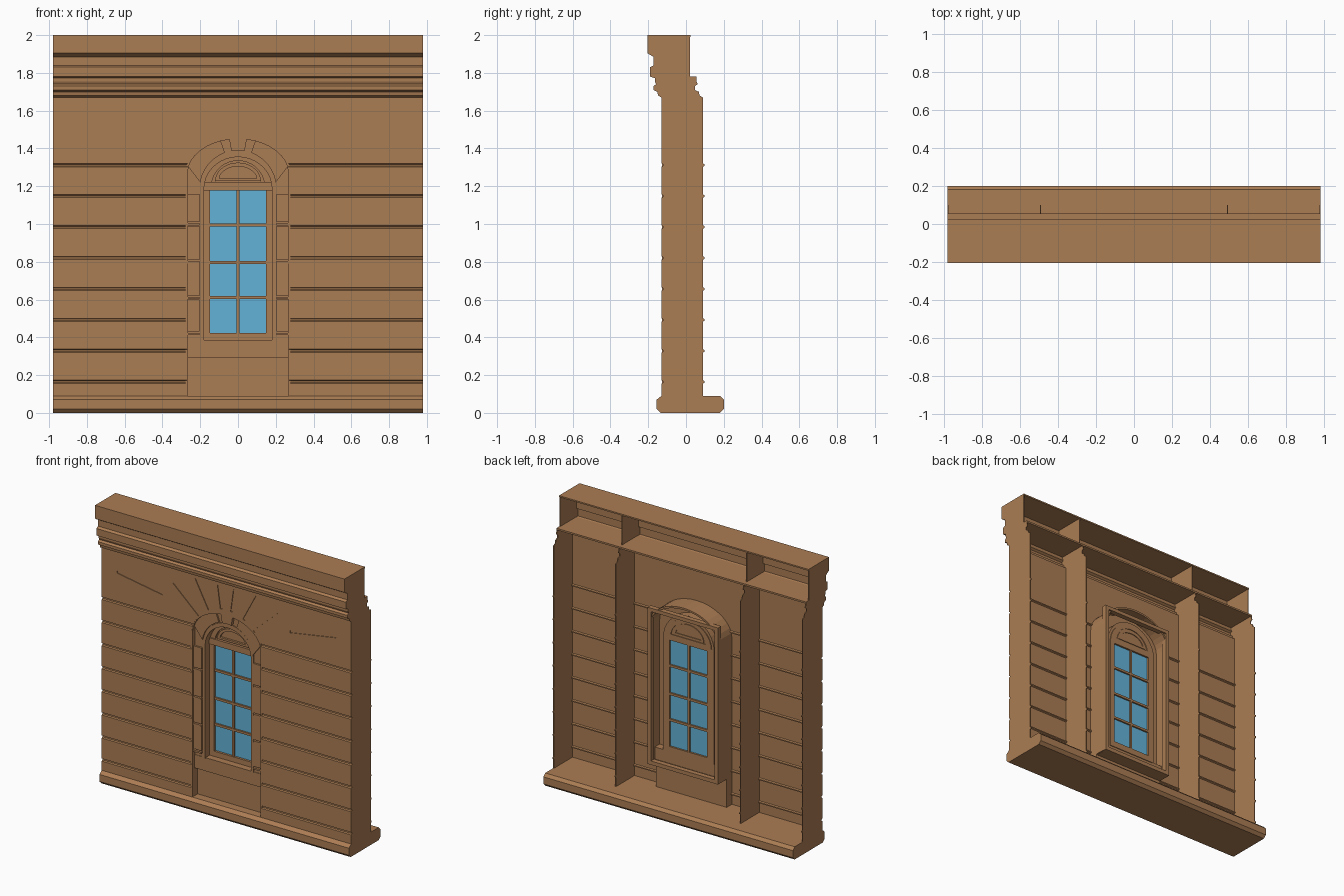
import bpy, bmesh
from math import sin, cos, pi, radians
from mathutils import Matrix, Vector

cube = bpy.data.objects.get("Cube")
if cube:
    bpy.data.objects.remove(cube, do_unlink=True)


def material(name, colour):
    m = bpy.data.materials.new(name)
    m.use_nodes = True
    m.diffuse_color = (*colour, 1)
    m.node_tree.nodes["Principled BSDF"].inputs["Base Color"].default_value = (*colour, 1)
    return m


STONE = material("brown stone", (0.41, 0.205, 0.088))
GLASS = material("blue glass", (0.126, 0.45, 0.69))


def finish(name, bm, mat=STONE):
    bmesh.ops.recalc_face_normals(bm, faces=bm.faces)
    me = bpy.data.meshes.new(name)
    bm.to_mesh(me)
    bm.free()
    me.materials.append(mat)
    ob = bpy.data.objects.new(name, me)
    bpy.context.collection.objects.link(ob)
    return ob


def prism(name, points, axis, a, b, mat=STONE):
    """Extrude an outline: (y, z) along x, or (x, z) along y."""
    bm = bmesh.new()
    place = (lambda p, t: (t, *p)) if axis == "x" else (lambda p, t: (p[0], t, p[1]))
    v = [bm.verts.new(place(p, a)) for p in points]
    f = bm.faces.new(v)
    ext = bmesh.ops.extrude_face_region(bm, geom=[f])
    move = Vector((b - a, 0, 0)) if axis == "x" else Vector((0, b - a, 0))
    bmesh.ops.translate(bm, vec=move, verts=[e for e in ext["geom"] if isinstance(e, bmesh.types.BMVert)])
    return finish(name, bm, mat)


def box(name, x0, x1, y0, y1, z0, z1, mat=STONE):
    return prism(name, [(x0, z0), (x1, z0), (x1, z1), (x0, z1)], "y", y0, y1, mat)


def curve(w, spring, top, n=18):
    return [(w * cos(pi * i / n), spring + (top - spring) * sin(pi * i / n)) for i in range(n + 1)]


def arch(w, bottom, spring, top):
    return [(w, bottom)] + curve(w, spring, top) + [(-w, bottom)]


def band(name, outer, inner, y0, y1):
    """Open arched band between two paths with equal point counts."""
    return prism(name, outer + inner[::-1], "y", y0, y1)


# Wall face profile (y, z): coursed joints, then the cornice mouldings
FACE = -0.13
profile = [(FACE, 0.085)]
for k in range(1, 9):
    z = 0.164 * k
    profile += [(FACE, z - 0.009), (FACE + 0.009, z - 0.004), (FACE + 0.009, z + 0.004), (FACE, z + 0.009)]
mould = [(FACE, 1.67), (-0.148, 1.68), (-0.152, 1.70), (-0.173, 1.71), (-0.173, 1.73),
         (-0.158, 1.74), (-0.165, 1.755), (-0.165, 1.772)]
profile += mould
cornice = [(-0.19, 1.78), (-0.19, 1.83), (-0.172, 1.84), (-0.172, 1.885), (-0.205, 1.905), (-0.205, 2.0)]
W = 0.98

sheet = profile + cornice
wall = prism("wall_face", sheet + [(y + 0.012, z) for y, z in reversed(sheet)], "x", -W, W)

# Cut the arched opening and the slanted joints out of the wall face
OUT = (0.27, 1.27, 1.455)
opening = prism("opening_cutter", arch(OUT[0], 0.0885, *OUT[1:]), "y", -0.3, -0.05)
bm = bmesh.new()


def joint(x0, z0, x1, z1):
    d = Vector((x1 - x0, 0, z1 - z0))
    mat = (Matrix.Translation(((x0 + x1) / 2, FACE, (z0 + z1) / 2))
           @ d.to_track_quat("X", "Y").to_matrix().to_4x4()
           @ Matrix.Diagonal((d.length, 0.016, 0.01, 1)))
    # thin bar whose local Y or Z lies across the wall
    bmesh.ops.create_cube(bm, size=1, matrix=mat)


for s in (-1, 1):
    for a in (8, 28, 48):
        t = radians(a)
        r = 0.45 / cos(t) if a < 40 else 0.56
        joint(s * 0.29 * sin(t), 1.2 + 0.29 * cos(t), s * r * sin(t), 1.2 + r * cos(t))
    joint(s * 0.5, 1.47, s * 0.86, 1.53)
joints = finish("joint_cutter", bm)
for cutter in (opening, joints):
    cutter.hide_render = True
    mod = wall.modifiers.new("cut", "BOOLEAN")
    mod.operation, mod.solver, mod.object = "DIFFERENCE", "EXACT", cutter
    bpy.context.view_layer.objects.active = wall
    bpy.ops.object.modifier_apply(modifier=mod.name)
    bpy.data.objects.remove(cutter, do_unlink=True)

# Thin cross walls repeat the face profile on their back edge
rib = sheet + [(0.022, 2.0), (0.022, 1.78)] + [(y + 0.22, z) for y, z in reversed(profile)]
for i, x in enumerate((-W, -0.493, 0.487, W - 0.006)):
    prism(f"cross_wall_{i + 1}", rib, "x", x, x + 0.006)

# Plinth, top slab and rear shelf
prism("plinth", [(-0.135, 0), (0.18, 0), (0.2, 0.02), (0.2, 0.07), (0.18, 0.09),
                 (-0.13, 0.09), (-0.155, 0.07), (-0.155, 0.02)], "x", -W, W)
box("top_slab", -W, W, -0.2, 0.025, 1.99, 2.0)
box("rear_shelf", -W, W, -0.16, 0.055, 1.768, 1.78)

# Recessed apron under the window
box("apron", -0.275, 0.275, -0.07, -0.06, 0.088, 0.3)
for s, side in ((-1, "right"), (1, "left")):
    x0, x1 = sorted((s * 0.268, s * 0.278))
    box(f"apron_return_{side}", x0, x1, -0.128, -0.06, 0.088, 0.3)

# Window surround: deep shell, stone face, reveal and sill
band("surround_shell", arch(0.278, 0.29, 1.27, 1.463), arch(0.266, 0.29, 1.27, 1.45), -0.128, 0.025)
band("surround_face", arch(0.27, 0.29, 1.27, 1.455), arch(0.195, 0.29, 1.185, 1.38), -0.105, -0.085)
band("reveal", arch(0.2, 0.38, 1.185, 1.385), arch(0.18, 0.38, 1.185, 1.355), -0.112, -0.03)
box("window_sill", -0.27, 0.27, -0.108, -0.03, 0.29, 0.385)
box("sill_floor", -0.27, 0.27, -0.06, 0.035, 0.288, 0.30)

# Jamb blocks, split at each joint level
levels = (0.42, 0.61, 0.80, 1.0, 1.17)
for s, side in ((-1, "right"), (1, "left")):
    x0, x1 = sorted((s * 0.203, s * 0.266))
    for i in range(4):
        box(f"jamb_block_{side}_{i + 1}", x0, x1, -0.118, -0.1, levels[i] + 0.01, levels[i + 1] - 0.01)
        box(f"jamb_band_{side}_{i + 1}", x0, x1, -0.124, -0.1, levels[i] - 0.008, levels[i] + 0.004)

# Arch stones, with the keystone standing prouder
outer, inner = curve(0.266, 1.27, 1.45), curve(0.203, 1.185, 1.39)
for i, (a, b) in enumerate(((1, 4), (4, 7), (8, 10), (11, 14), (14, 17))):
    proud = -0.128 if i == 2 else -0.116
    band(f"arch_stone_{i + 1}", outer[a:b + 1], inner[a:b + 1], proud, -0.1)

# Rear rim around the window box
for s, side in ((-1, "right"), (1, "left")):
    x0, x1 = sorted((s * 0.25, s * 0.276))
    box(f"rear_rim_{side}", x0, x1, 0.0, 0.036, 0.288, 1.40)
box("rear_rim_top", -0.276, 0.276, 0.0, 0.036, 1.375, 1.40)
box("rear_rim_bottom", -0.276, 0.276, 0.0, 0.036, 0.288, 0.315)

# Window: frame, lunette, glass and glazing bars
for s, side in ((-1, "right"), (1, "left")):
    x0, x1 = sorted((s * 0.147, s * 0.185))
    box(f"window_stile_{side}", x0, x1, -0.06, -0.025, 0.38, 1.2)
box("bottom_rail", -0.18, 0.18, -0.06, -0.025, 0.38, 0.422)
box("transom", -0.18, 0.18, -0.068, -0.025, 1.178, 1.222)
prism("lunette_panel", curve(0.185, 1.19, 1.36), "y", -0.045, -0.03)
band("lunette_moulding", curve(0.18, 1.2, 1.355), curve(0.14, 1.2, 1.335), -0.06, -0.025)
band("lunette_inner_ring", curve(0.122, 1.225, 1.325), curve(0.1, 1.235, 1.305), -0.06, -0.025)
box("lunette_base_bar", -0.12, 0.12, -0.06, -0.025, 1.228, 1.242)
box("window_glass", -0.15, 0.15, -0.044, -0.038, 0.42, 1.18, GLASS)
box("glazing_bar_upright", -0.008, 0.008, -0.054, -0.028, 0.42, 1.18)
for i, z in enumerate((0.61, 0.795, 0.995)):
    box(f"glazing_bar_{i + 1}", -0.148, 0.148, -0.056, -0.027, z - 0.008, z + 0.008)
